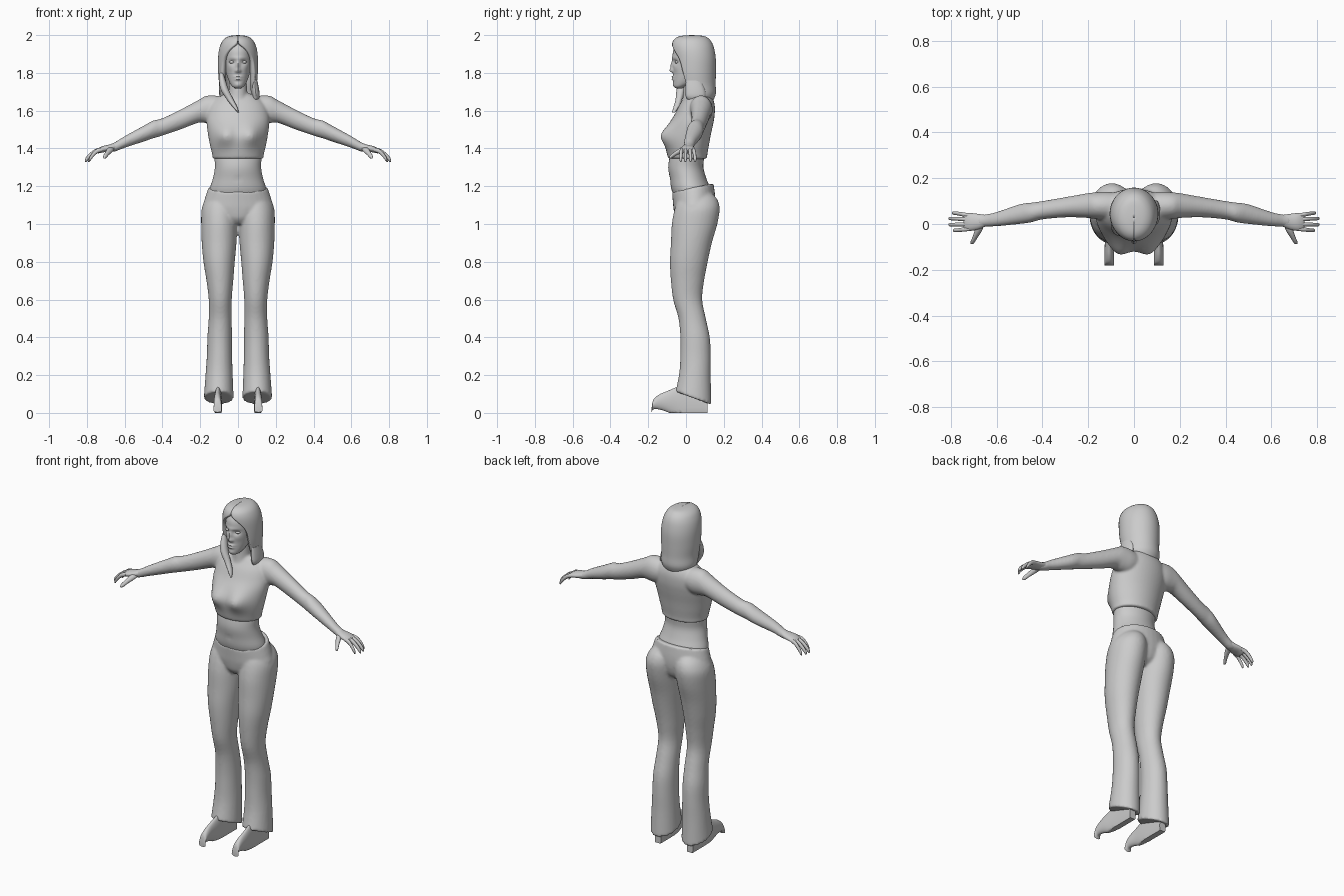
import bpy, bmesh
from math import sin, cos, pi, exp, radians
from mathutils import Vector, Matrix


# Cross-section rings: one point of a section at angle a (0 = front or top)
def ring_z(r, a):   # z, centre x, half width, front y, back y, tilt
    z, cx, rx, yf, yb, tilt = r[:6]
    return Vector((cx + rx * sin(a), (yf + yb) / 2 - (yb - yf) / 2 * cos(a), z + tilt * cos(a)))


def ring_x(r, a):   # x, centre y, centre z, half depth, half height
    x, cy, cz, ry, rz = r
    return Vector((x, cy + ry * sin(a), cz + rz * cos(a)))


def ring_y(r, a):   # y, centre x, centre z, half width, half height; flat on the ground
    y, cx, cz, rx, rz = r
    return Vector((cx + rx * sin(a), y, max(0, cz + rz * cos(a))))


def smooth_rows(rows, sub):
    out = []
    for i in range(len(rows) - 1):
        p0, p1 = rows[max(i - 1, 0)], rows[i]
        p2, p3 = rows[i + 1], rows[min(i + 2, len(rows) - 1)]
        for k in range(sub):
            t = k / sub
            out.append([0.5 * (2 * b + (c - a) * t + (2 * a - 5 * b + 4 * c - d) * t * t
                               + (3 * b - a - 3 * c + d) * t ** 3)
                        for a, b, c, d in zip(p0, p1, p2, p3)])
    return out + [list(rows[-1])]


def loft(bm, rows, ring, n=32, sub=4, both=False, shell=False):
    for side in ((1, -1) if both else (1,)):
        rings = []
        for r in smooth_rows(rows, sub):
            gap = max(r[6], 0.01) if shell else 0
            step = (2 * pi - 2 * gap) / ((n - 1) if shell else n)
            pts = [ring(r, gap + step * j) for j in range(n)]
            rings.append([bm.verts.new((p.x * side, p.y, p.z)) for p in pts])
        for lo, hi in zip(rings, rings[1:]):
            for j in range(n - 1 if shell else n):
                k = (j + 1) % n
                bm.faces.new((lo[j], lo[k], hi[k], hi[j]))
        if not shell:
            bm.faces.new(rings[0])
            bm.faces.new(rings[-1])


def bump(bm, centre, radii, push):
    for v in bm.verts:
        d = sum(((v.co[i] - centre[i]) / radii[i]) ** 2 for i in range(3))
        v.co += Vector(push) * exp(-d)


def finish(bm, name, voxel=0, smooth=0, thick=0):
    if not thick:
        bmesh.ops.recalc_face_normals(bm, faces=bm.faces[:])
    me = bpy.data.meshes.new(name)
    bm.to_mesh(me)
    bm.free()
    me.polygons.foreach_set("use_smooth", [True] * len(me.polygons))
    me.set_sharp_from_angle(angle=radians(50))
    ob = bpy.data.objects.new(name, me)
    bpy.context.collection.objects.link(ob)
    if voxel:
        m = ob.modifiers.new("Blend", 'REMESH')
        m.mode, m.voxel_size, m.use_smooth_shade = 'VOXEL', voxel, True
    if smooth:
        m = ob.modifiers.new("Soften", 'SMOOTH')
        m.factor, m.iterations = 0.5, smooth
    if thick:
        m = ob.modifiers.new("Thickness", 'SOLIDIFY')
        m.thickness, m.offset = thick, -1
    return ob


# Flared trousers: two legs blended into the hips
bm = bmesh.new()
loft(bm, [(.078, .102, .079, -.055, .135, .035), (.2, .1, .072, -.036, .131, .01),
          (.3, .098, .067, -.03, .131, 0), (.4, .097, .065, -.03, .126, 0),
          (.5, .094, .061, -.04, .105, 0), (.6, .094, .061, -.068, .086, 0),
          (.7, .096, .071, -.08, .096, 0), (.8, .1, .083, -.085, .115, 0),
          (.9, .1, .092, -.08, .137, 0), (1.0, .099, .096, -.075, .166, 0),
          (1.08, .096, .096, -.06, .178, 0), (1.13, .09, .08, -.04, .166, 0),
          (1.16, .085, .055, 0, .14, 0)], ring_z, both=True)
loft(bm, [(1.0, 0, .06, -.03, .1, 0), (1.03, 0, .13, -.055, .135, 0),
          (1.08, 0, .186, -.066, .152, 0), (1.13, 0, .177, -.07, .155, -.01),
          (1.193, 0, .156, -.074, .146, -.022)], ring_z)
finish(bm, "trousers", .008, 4)

# Shoes
bm = bmesh.new()
loft(bm, [(-.182, .108, .015, .022, .012), (-.172, .108, .045, .02, .026),
          (-.14, .108, .058, .02, .04), (-.1, .108, .06, .02, .055),
          (-.05, .106, .056, .02, .08), (0, .105, .048, .02, .1),
          (.07, .105, .046, .02, .1), (.1, .105, .04, .02, .08),
          (.114, .105, .026, .02, .06)], ring_y, both=True)
finish(bm, "shoes")

# Bare midriff
bm = bmesh.new()
loft(bm, [(1.12, 0, .14, -.05, .12, 0), (1.18, 0, .15, -.076, .13, 0),
          (1.24, 0, .133, -.085, .108, 0), (1.3, 0, .122, -.094, .092, 0),
          (1.36, 0, .124, -.085, .095, 0), (1.4, 0, .11, -.07, .08, 0)], ring_z, 48)
bump(bm, (0, -.09, 1.235), (.008, .03, .01), (0, .006, 0))
finish(bm, "midriff")

# Cropped top blended with neck, shoulders and arms
bm = bmesh.new()
loft(bm, [(1.345, 0, .134, -.093, .112, 0), (1.37, 0, .137, -.1, .113, 0),
          (1.42, 0, .149, -.106, .122, 0), (1.47, 0, .158, -.102, .131, 0),
          (1.53, 0, .166, -.086, .144, 0), (1.58, 0, .165, -.06, .152, 0),
          (1.63, 0, .15, -.035, .152, 0), (1.668, 0, .115, -.01, .14, 0),
          (1.69, 0, .07, .0, .12, 0)], ring_z, 48)
for s in (1, -1):
    bump(bm, (s * .07, -.1, 1.47), (.056, .09, .055), (0, -.042, 0))
loft(bm, [(1.63, 0, .08, -.025, .12, 0), (1.68, 0, .052, -.016, .095, 0),
          (1.77, 0, .046, -.012, .085, 0)], ring_z)
loft(bm, [(.06, .075, 1.61, .06, .06), (.12, .079, 1.606, .062, .074),
          (.17, .08, 1.606, .058, .072), (.21, .08, 1.596, .053, .06),
          (.3, .073, 1.555, .044, .053), (.4, .06, 1.514, .04, .046),
          (.45, .05, 1.5, .043, .047), (.5, .043, 1.478, .043, .042),
          (.6, .021, 1.434, .031, .031), (.65, .015, 1.409, .027, .025),
          (.68, .012, 1.402, .027, .02)], ring_x, both=True)
finish(bm, "cropped_top_and_arms", .007, 4)

# Hands: palm, four curled fingers and a thumb
bm = bmesh.new()
loft(bm, [(.645, .015, 1.411, .024, .021), (.68, .01, 1.402, .034, .019),
          (.715, .009, 1.396, .039, .017), (.738, .009, 1.388, .037, .014),
          (.745, .009, 1.385, .03, .008)], ring_x, 20, both=True)
for y, spread, reach in ((-.022, -.006, .055), (-.001, -.002, .075), (.02, .004, .074), (.038, .01, .06)):
    loft(bm, [(.72, y, 1.394, .009, .011), (.735 + reach * .2, y + spread * .4, 1.386, .0095, .013),
              (.735 + reach * .6, y + spread * .8, 1.366, .0085, .014),
              (.735 + reach * .92, y + spread, 1.342, .0075, .013),
              (.735 + reach, y + spread, 1.334, .003, .005)], ring_x, 10, 3, both=True)
loft(bm, [(-.088, .708, 1.352, .005, .005), (-.078, .704, 1.358, .01, .011),
          (-.055, .692, 1.374, .012, .013), (-.03, .68, 1.388, .016, .015),
          (-.005, .672, 1.398, .018, .014)], ring_y, 12, 3, both=True)
finish(bm, "hands")

# Head with sculpted face
bm = bmesh.new()
loft(bm, [(1.718, 0, .014, -.053, -.02, 0), (1.728, 0, .03, -.063, .0, 0),
          (1.748, 0, .044, -.067, .045, 0), (1.78, 0, .057, -.067, .085, 0),
          (1.82, 0, .066, -.068, .11, 0), (1.87, 0, .071, -.071, .12, 0),
          (1.92, 0, .07, -.067, .12, 0), (1.955, 0, .055, -.045, .1, 0),
          (1.97, 0, .03, -.01, .07, 0)], ring_z, 80, 7)
for s in (1, -1):
    bump(bm, (s * .031, -.062, 1.858), (.018, .04, .012), (0, .012, 0))
    bump(bm, (s * .04, -.05, 1.825), (.02, .04, .018), (0, -.004, 0))
    bump(bm, (s * .011, -.068, 1.81), (.007, .04, .008), (0, -.007, 0))
for centre, radii, push in (((0, -.07, 1.84), (.009, .06, .022), -.012),
                            ((0, -.07, 1.813), (.01, .06, .012), -.017),
                            ((0, -.067, 1.878), (.045, .05, .008), -.004),
                            ((0, -.067, 1.779), (.02, .05, .005), -.009),
                            ((0, -.067, 1.766), (.017, .05, .006), -.01),
                            ((0, -.067, 1.736), (.018, .05, .012), -.004)):
    bump(bm, centre, radii, (0, push, 0))
finish(bm, "head")

# Eyes
bm = bmesh.new()
for s in (1, -1):
    place = Matrix.Translation((s * .031, -.048, 1.857)) @ Matrix.Diagonal((.016, .011, .008, 1))
    bmesh.ops.create_uvsphere(bm, u_segments=16, v_segments=10, radius=1, matrix=place)
finish(bm, "eyes")

# Long hair shell with a centre parting; the last value is the face opening angle
bm = bmesh.new()
loft(bm, [(1.655, 0, .088, -.02, .145, 0, 1.35), (1.69, 0, .1, -.04, .158, 0, 1.25),
          (1.74, 0, .1, -.055, .157, 0, 1.1), (1.8, 0, .105, -.065, .158, 0, .98),
          (1.87, 0, .106, -.071, .158, 0, .82), (1.92, 0, .101, -.076, .151, 0, .5),
          (1.955, 0, .09, -.074, .14, 0, .1), (1.98, 0, .073, -.06, .122, 0, .01),
          (1.995, 0, .045, -.03, .095, 0, .01), (2.0, 0, .002, .028, .032, 0, .01)],
     ring_z, 65, shell=True)
finish(bm, "hair", thick=.028)

# Loose locks: one across the chest, one on the other shoulder
bm = bmesh.new()
loft(bm, [(1.59, .002, .003, -.075, -.06, 0), (1.62, -.016, .012, -.066, -.035, 0),
          (1.66, -.042, .018, -.055, -.02, 0), (1.71, -.07, .021, -.05, -.005, 0),
          (1.76, -.083, .017, -.035, .01, 0), (1.8, -.088, .01, -.015, .02, 0)], ring_z, 16)
loft(bm, [(1.64, .085, .006, .03, .06, 0), (1.67, .095, .018, .0, .1, 0),
          (1.71, .092, .02, -.005, .1, 0), (1.76, .088, .014, .0, .08, 0)], ring_z, 16)
finish(bm, "hair_locks")
